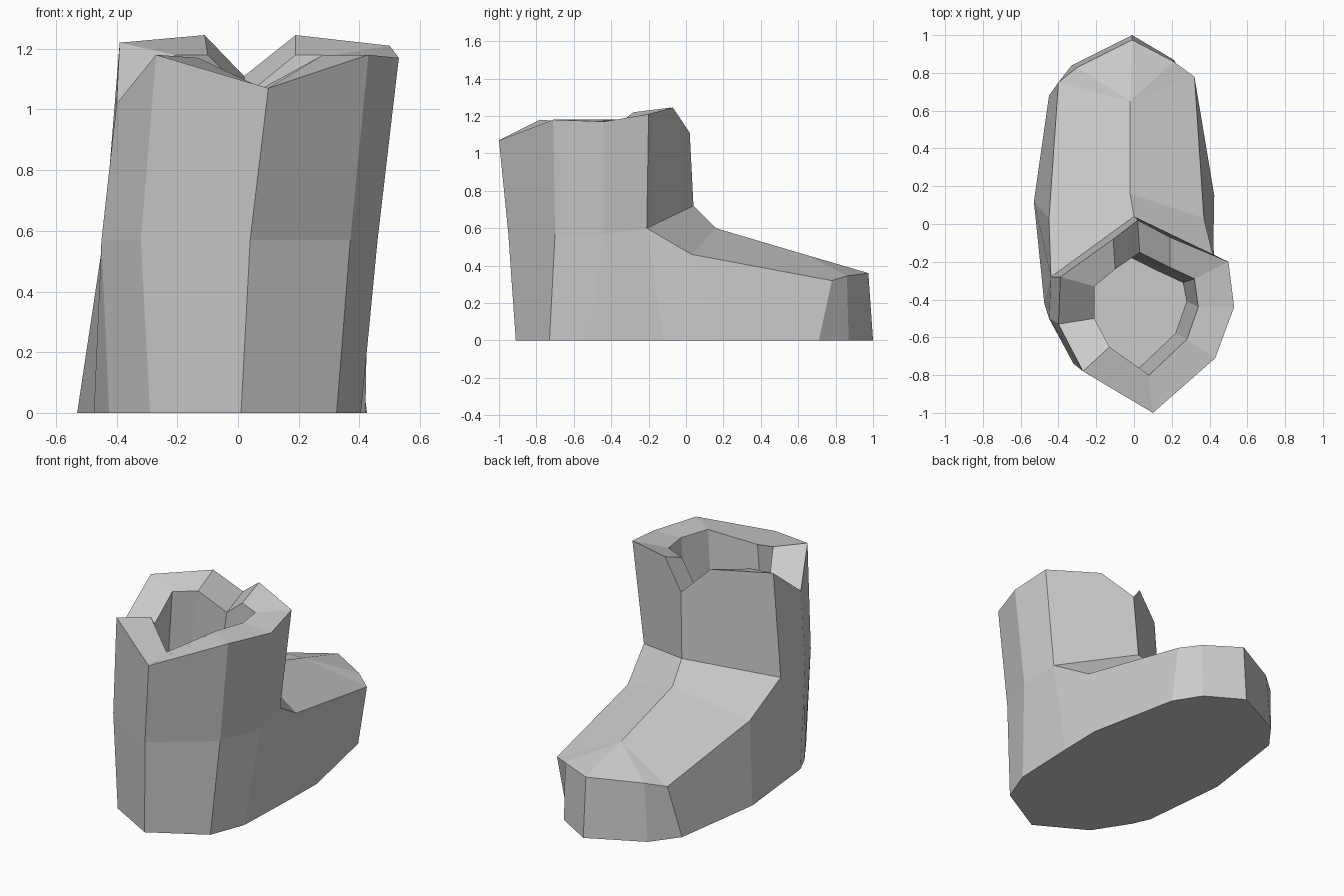
import bpy
import bmesh

if "Cube" in bpy.data.objects:
    bpy.data.objects.remove(bpy.data.objects["Cube"], do_unlink=True)


def make_material(name, color):
    material = bpy.data.materials.new(name)
    material.use_nodes = True
    material.diffuse_color = color
    material.node_tree.nodes["Principled BSDF"].inputs["Base Color"].default_value = color
    return material


def add_ring(bm, points, height=None):
    """Add one loop of vertices; a flat loop takes its z from height."""
    return [bm.verts.new((*p, height) if height is not None else p) for p in points]


def bridge(bm, lower, upper):
    """Join two closed loops of equal length with quads."""
    count = len(lower)
    for i in range(count):
        j = (i + 1) % count
        bm.faces.new((lower[i], lower[j], upper[j], upper[i]))


# Sole outline, counterclockwise from the heel
SOLE = [(.01, -.91), (.325, -.73), (.405, -.52), (.42, -.12), (.425, .15),
        (.31, .71), (.21, .87), (-.01, 1), (-.33, .84), (-.45, .68),
        (-.53, .12), (-.475, -.42), (-.425, -.53), (-.29, -.74)]

# Upper edge of the foot, running round the ankle and the toe
UPPER = [(.04, -.95, .57), (.37, -.7, .57), (.46, -.44, .57), (.43, -.21, .6),
         (.37, .03, .46), (.32, .78, .32), (.21, .86, .345), (-.01, .975, .36),
         (-.3, .83, .345), (-.4, .75, .32), (-.45, .03, .46), (-.44, -.28, .6),
         (-.45, -.5, .57), (-.32, -.74, .57)]

# Ridge along the instep, from the shaft towards the toe
RIDGE = [(0, .04, .72), (-.02, .16, .6), (-.02, .65, .455)]

# Outer and inner edges of the notched collar
RIM = [(.1, -1, 1.07), (.43, -.71, 1.18), (.53, -.44, 1.17), (.5, -.2, 1.21),
       (.19, -.07, 1.245), (.02, .02, 1.11), (-.11, -.08, 1.245),
       (-.39, -.28, 1.22), (-.4, -.53, 1.02), (-.27, -.78, 1.18)]
OPENING = [(.08, -.8, 1.07), (.28, -.61, 1.18), (.34, -.44, 1.18),
           (.32, -.29, 1.18), (.19, -.23, 1.18), (.03, -.15, 1.05),
           (-.1, -.24, 1.18), (-.21, -.33, 1.18), (-.21, -.5, 1.05),
           (-.13, -.65, 1.17)]

bm = bmesh.new()
sole = add_ring(bm, SOLE, 0)
upper = add_ring(bm, UPPER)
ridge = add_ring(bm, RIDGE)
rim = add_ring(bm, RIM)
opening = add_ring(bm, OPENING)

# Sole and sides of the foot
bm.faces.new(list(reversed(sole)))
bridge(bm, sole, upper)

# Instep and toe cap
instep, crease, toe_top = ridge
for side in ((3, 4, 5), (11, 10, 9)):
    ankle, middle, toe = (upper[i] for i in side)
    bm.faces.new((ankle, middle, crease, instep))
    bm.faces.new((middle, toe, toe_top, crease))
for i in range(5, 9):
    bm.faces.new((upper[i], upper[i + 1], toe_top))

# Shaft: quads around the back, one wide panel each side of the instep
right_back = list(zip(upper[:4], rim[:4]))
left_back = list(zip(upper[11:] + upper[:1], rim[7:] + rim[:1]))
for strip in (right_back, left_back):
    for (a, top_a), (b, top_b) in zip(strip, strip[1:]):
        bm.faces.new((a, b, top_b, top_a))
bm.faces.new((upper[3], instep, rim[5], rim[4], rim[3]))
bm.faces.new((instep, upper[11], rim[7], rim[6], rim[5]))

# Collar, leaning inner wall and inner floor
floor = add_ring(bm, [(x - .06, y + (.03 if y < -.3 else -.02))
                      for x, y, z in OPENING], .57)
bridge(bm, rim, opening)
bridge(bm, opening, floor)
bm.faces.new(floor)

bmesh.ops.recalc_face_normals(bm, faces=bm.faces)
mesh = bpy.data.meshes.new("boot")
bm.to_mesh(mesh)
bm.free()
mesh.materials.append(make_material("plain grey", (.6, .6, .6, 1)))
boot = bpy.data.objects.new("boot", mesh)
bpy.context.collection.objects.link(boot)
